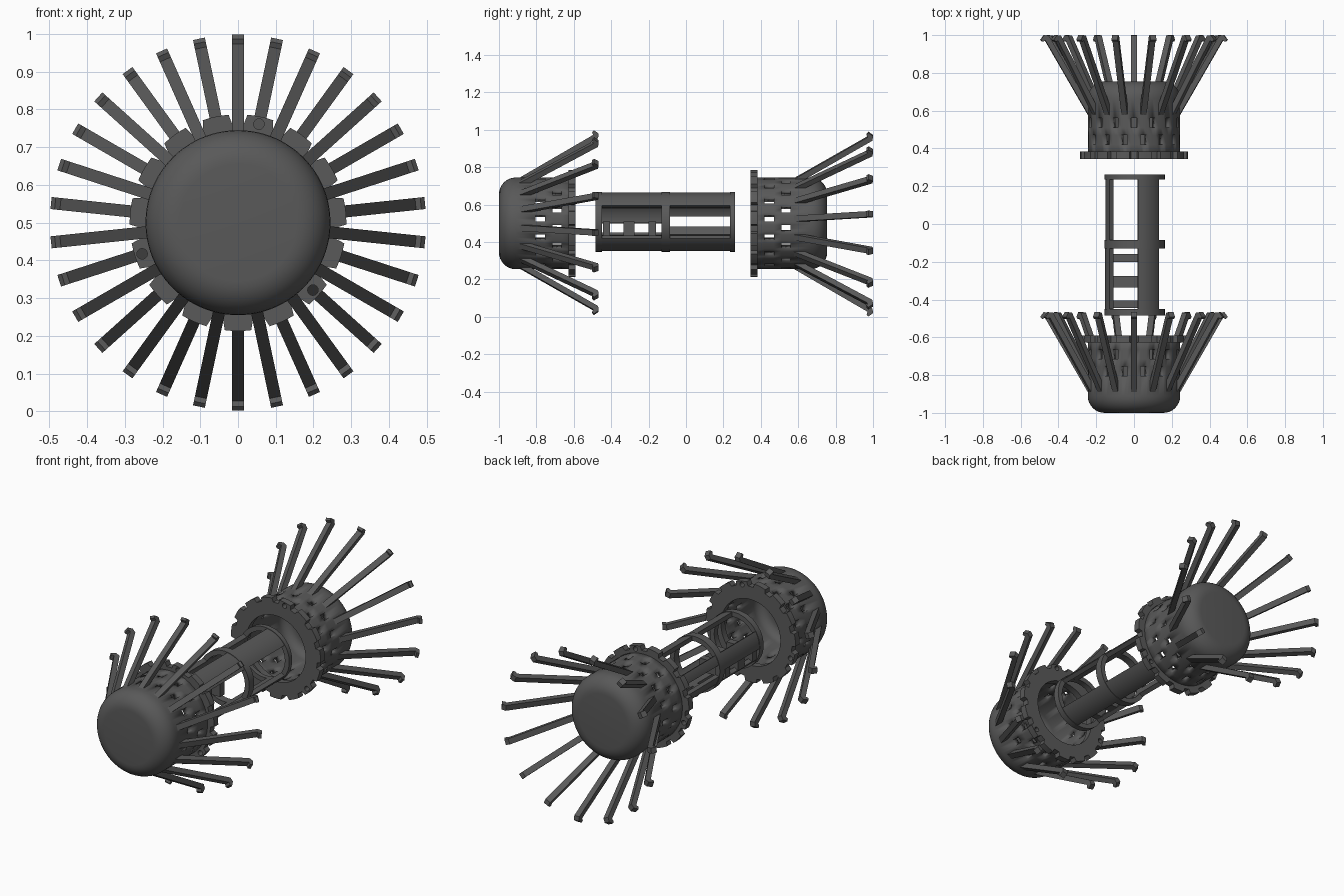
import bpy, bmesh
from math import sin, cos, radians, pi
from mathutils import Vector

cube = bpy.data.objects.get("Cube")
if cube:
    bpy.data.objects.remove(cube, do_unlink=True)

GREY = (0.1, 0.1, 0.1, 1)
mat = bpy.data.materials.new("dark grey")
mat.use_nodes = True
mat.diffuse_color = GREY
mat.node_tree.nodes["Principled BSDF"].inputs["Base Color"].default_value = GREY

COUNT = 15               # legs, teeth and slots around each pod
STEP = 360 / COUNT
AXIS = 0.5               # height of the pod axis
CORE = (0.003, 0.508)    # centre of the core frame


def activate(obj):
    bpy.ops.object.select_all(action='DESELECT')
    obj.select_set(True)
    bpy.context.view_layer.objects.active = obj


def finish(obj, smooth=True):
    obj.data.materials.clear()
    obj.data.materials.append(mat)
    activate(obj)
    if smooth:
        bpy.ops.object.shade_smooth_by_angle(angle=radians(35))


def from_bmesh(name, bm):
    bmesh.ops.recalc_face_normals(bm, faces=bm.faces)
    mesh = bpy.data.meshes.new(name)
    bm.to_mesh(mesh)
    bm.free()
    obj = bpy.data.objects.new(name, mesh)
    bpy.context.collection.objects.link(obj)
    return obj


def arc(r, a0, a1, n, centre=(0, 0)):
    """Points on an arc in the xz plane, degrees from +x towards +z."""
    return [(centre[0] + r * cos(radians(a0 + (a1 - a0) * i / n)),
             centre[1] + r * sin(radians(a0 + (a1 - a0) * i / n))) for i in range(n + 1)]


def circle(r, centre, n=48):
    return arc(r, 0, 360, n, centre)[:-1]


def plate(name, loops, y0, y1):
    """Flat outline in xz, with holes, extruded from y0 to y1."""
    cu = bpy.data.curves.new(name, 'CURVE')
    cu.dimensions = '2D'
    cu.fill_mode = 'BOTH'
    cu.extrude = (y1 - y0) / 2
    for loop in loops:
        s = cu.splines.new('POLY')
        s.points.add(len(loop) - 1)
        for p, (x, z) in zip(s.points, loop):
            p.co = (x, z, 0, 1)
        s.use_cyclic_u = True
    obj = bpy.data.objects.new(name, cu)
    bpy.context.collection.objects.link(obj)
    obj.location.y = (y0 + y1) / 2
    obj.rotation_euler.x = pi / 2
    activate(obj)
    bpy.ops.object.convert(target='MESH')
    finish(bpy.context.view_layer.objects.active)


def strip(name, a0, a1, y0, y1):
    """Curved rail of the core frame."""
    plate(name, [arc(0.157, a0, a1, 10, CORE) + arc(0.132, a1, a0, 10, CORE)], y0, y1)


def rect(x0, x1, z0, z1):
    return [(x0, z0), (x1, z0), (x1, z1), (x0, z1)]


def shell(name, dome_y, way, phase):
    """Domed hollow cup with two staggered rows of square slots."""
    profile = [(0.155 + r, 0.09 - d) for r, d in arc(0.09, 90, 0, 8)]
    profile += [(0.245, d) for d in (0.195, 0.245, 0.285, 0.335, 0.405)]
    n = 90
    bm = bmesh.new()
    rings = []
    for r, d in profile:
        rings.append([bm.verts.new((r * sin(2 * pi * i / n), dome_y + way * d,
                                    AXIS + r * cos(2 * pi * i / n))) for i in range(n)])
    bm.faces.new(rings[0])
    first = len(profile) - 5
    for k in range(len(rings) - 1):
        for i in range(n):
            turn = (i + 0.5) * 360 / n
            offset = {first: phase + STEP / 2, first + 2: phase}.get(k)
            if offset is not None:
                away = (turn - offset + STEP / 2) % STEP - STEP / 2
                if abs(away) < 4:
                    continue
            j = (i + 1) % n
            bm.faces.new((rings[k][i], rings[k][j], rings[k + 1][j], rings[k + 1][i]))
    obj = from_bmesh(name, bm)
    wall = obj.modifiers.new("wall", 'SOLIDIFY')
    wall.thickness = 0.04
    wall.offset = -1
    finish(obj)


def legs(name, root_y, phase):
    """Ring of splayed legs with a small outward hook on each tip."""
    side = [(0.215, 0.0), (0.455, 0.41), (0.48, 0.413), (0.498, 0.388),
            (0.487, 0.378), (0.473, 0.384), (0.243, -0.012), (0.222, -0.012)]
    bm = bmesh.new()
    for k in range(COUNT):
        a = radians(phase + k * STEP)
        out, across = Vector((sin(a), 0, cos(a))), Vector((cos(a), 0, -sin(a)))
        ends = []
        for w in (-0.016, 0.016):
            ends.append([bm.verts.new(out * r + across * w + Vector((0, root_y + y, AXIS)))
                         for r, y in side])
        bm.faces.new(ends[0])
        bm.faces.new(ends[1][::-1])
        for i in range(len(side)):
            j = (i + 1) % len(side)
            bm.faces.new((ends[0][i], ends[0][j], ends[1][j], ends[1][i]))
    finish(from_bmesh(name, bm), smooth=False)


def flange(name, y0, y1):
    """Toothed ring with three screw holes."""
    outline = []
    for k in range(COUNT):
        mid = 90 - STEP / 2 + k * STEP
        outline += arc(0.264, mid - 12, mid - 8.5, 2, (0, AXIS))
        outline += arc(0.287, mid - 7, mid + 7, 4, (0, AXIS))
        outline += arc(0.264, mid + 8.5, mid + 11, 2, (0, AXIS))
    holes = [circle(0.014, (0.267 * sin(radians(a)), AXIS + 0.267 * cos(radians(a))), 16)
             for a in (12, 132, 252)]
    plate(name, [outline, circle(0.19, (0, AXIS), 64)] + holes, y0, y1)


# Front and rear pods
for label, dome_y, way, phase, root_y in (("front", -1.0, 1, 0, -0.88),
                                          ("rear", 0.755, -1, STEP / 2, 0.587)):
    shell(label + "_pod_shell", dome_y, way, phase)
    ends = sorted((dome_y + way * 0.372, dome_y + way * 0.41))
    flange(label + "_toothed_flange", *ends)
    legs(label + "_legs", root_y, phase)

# Core frame: rings joined by two broad rails
for label, y0, y1 in (("front", -0.485, -0.45), ("middle", -0.13, -0.085), ("rear", 0.235, 0.262)):
    plate(label + "_core_ring", [circle(0.16, CORE), circle(0.132, CORE)], y0, y1)
strip("upper_core_rail", 34, 83, -0.485, 0.262)
strip("lower_core_rail", -83, -34, -0.485, 0.262)

# Thin side rails
strip("upper_side_rail", 147, 167, -0.1, 0.25)
strip("lower_side_rail", 191, 211, -0.1, 0.25)
strip("side_panel", 147, 183, -0.47, -0.1)
strip("side_sill", 206, 212, -0.47, -0.1)

# Cross bars in the front half of the core
for i, (y0, y1) in enumerate(((-0.445, -0.405), (-0.335, -0.275), (-0.2, -0.16))):
    plate(f"cross_bar_{i + 1}", [rect(-0.14, 0.025, 0.435, 0.51)], y0, y1)
